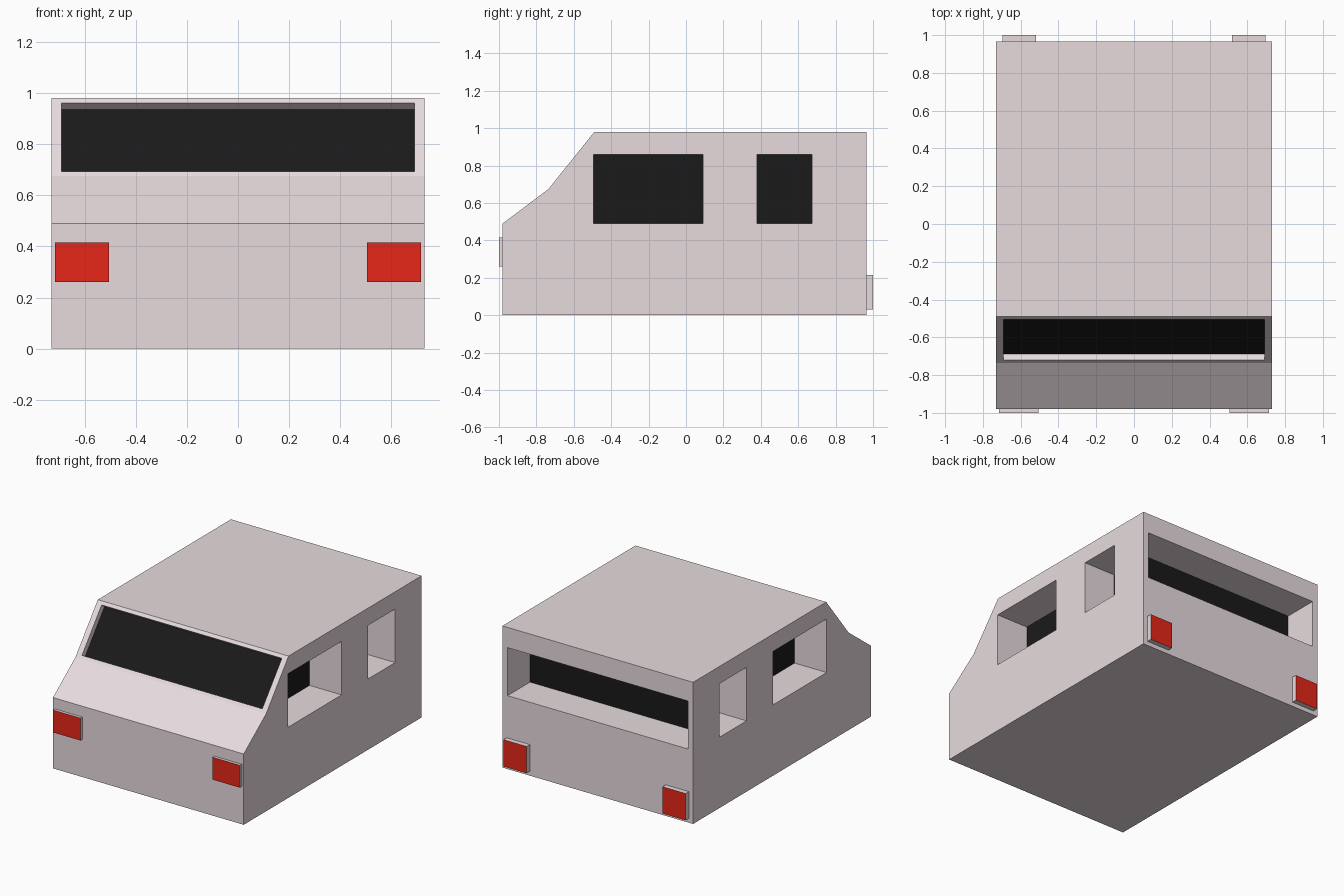
import bpy, bmesh
from mathutils import Vector

if "Cube" in bpy.data.objects:
    bpy.data.objects.remove(bpy.data.objects["Cube"])


def material(name, rgb):
    m = bpy.data.materials.new(name)
    m.diffuse_color = (*rgb, 1)
    m.use_nodes = True
    m.node_tree.nodes["Principled BSDF"].inputs["Base Color"].default_value = m.diffuse_color
    return m


PAINT = material("paint", (0.80, 0.71, 0.73))
GLASS = material("black_glass", (0.01, 0.01, 0.01))
RED = material("red_lamp", (0.80, 0.02, 0.01))


def prism(name, outline, sweep, end_mat=None):
    """Sweep a flat outline; the far end cap may get its own material."""
    bm = bmesh.new()
    sweep = Vector(sweep)
    near = [bm.verts.new(p) for p in outline]
    far = [bm.verts.new(Vector(p) + sweep) for p in outline]
    n = len(near)
    bm.faces.new(near)
    cap = bm.faces.new(far)
    for i in range(n):
        j = (i + 1) % n
        bm.faces.new((near[i], near[j], far[j], far[i]))
    if end_mat:
        cap.material_index = 1
    bmesh.ops.recalc_face_normals(bm, faces=bm.faces)
    me = bpy.data.meshes.new(name)
    bm.to_mesh(me)
    bm.free()
    me.materials.append(PAINT)
    if end_mat:
        me.materials.append(end_mat)
    ob = bpy.data.objects.new(name, me)
    bpy.context.collection.objects.link(ob)
    return ob


def cut_window(body, outline, inward, depth):
    """Recess a window whose floor is black glass."""
    d = Vector(inward).normalized()
    start = [Vector(p) - d * 0.05 for p in outline]
    cutter = prism("window_cutter", start, d * (depth + 0.05), GLASS)
    cutter.hide_render = True
    mod = body.modifiers.new("window", 'BOOLEAN')
    mod.operation = 'DIFFERENCE'
    mod.solver = 'EXACT'
    mod.material_mode = 'TRANSFER'
    mod.object = cutter
    bpy.context.view_layer.objects.active = body
    bpy.ops.object.modifier_apply(modifier=mod.name)
    bpy.data.objects.remove(cutter)


def rect_xz(x0, x1, y, z0, z1):
    return [(x0, y, z0), (x1, y, z0), (x1, y, z1), (x0, y, z1)]


# Body: side profile swept across the width
W = 0.73
profile = [(-0.98, 0), (-0.98, 0.49), (-0.735, 0.675),
           (-0.49, 0.98), (0.965, 0.98), (0.965, 0)]
body = prism("van_body", [(-W, y, z) for y, z in profile], (2 * W, 0, 0))

# Side windows, mirrored left and right
for s in (-1, 1):
    for y0, y1 in ((-0.495, 0.09), (0.38, 0.675)):
        pane = [(s * W, y0, 0.49), (s * W, y1, 0.49),
                (s * W, y1, 0.86), (s * W, y0, 0.86)]
        cut_window(body, pane, (-s, 0, 0), 0.245)

# Rear window
cut_window(body, rect_xz(-0.69, 0.69, 0.965, 0.508, 0.84), (0, -1, 0), 0.245)

# Windscreen, recessed square to the sloping face
low, high = Vector((0, -0.735, 0.675)), Vector((0, -0.49, 0.98))
a, b = low.lerp(high, 0.06), low.lerp(high, 0.935)
side = Vector((0.69, 0, 0))
slope = high - low
cut_window(body, [a - side, a + side, b + side, b - side],
           (0, slope.z, -slope.y), 0.04)

# Lamps: painted housings with red lenses
for s, label in ((-1, "left"), (1, "right")):
    prism(label + "_headlamp", rect_xz(s * 0.505, s * 0.715, -0.97, 0.26, 0.415),
          (0, -0.03, 0), RED)
    prism(label + "_tail_lamp", rect_xz(s * 0.52, s * 0.697, 0.955, 0.03, 0.215),
          (0, 0.045, 0), RED)
